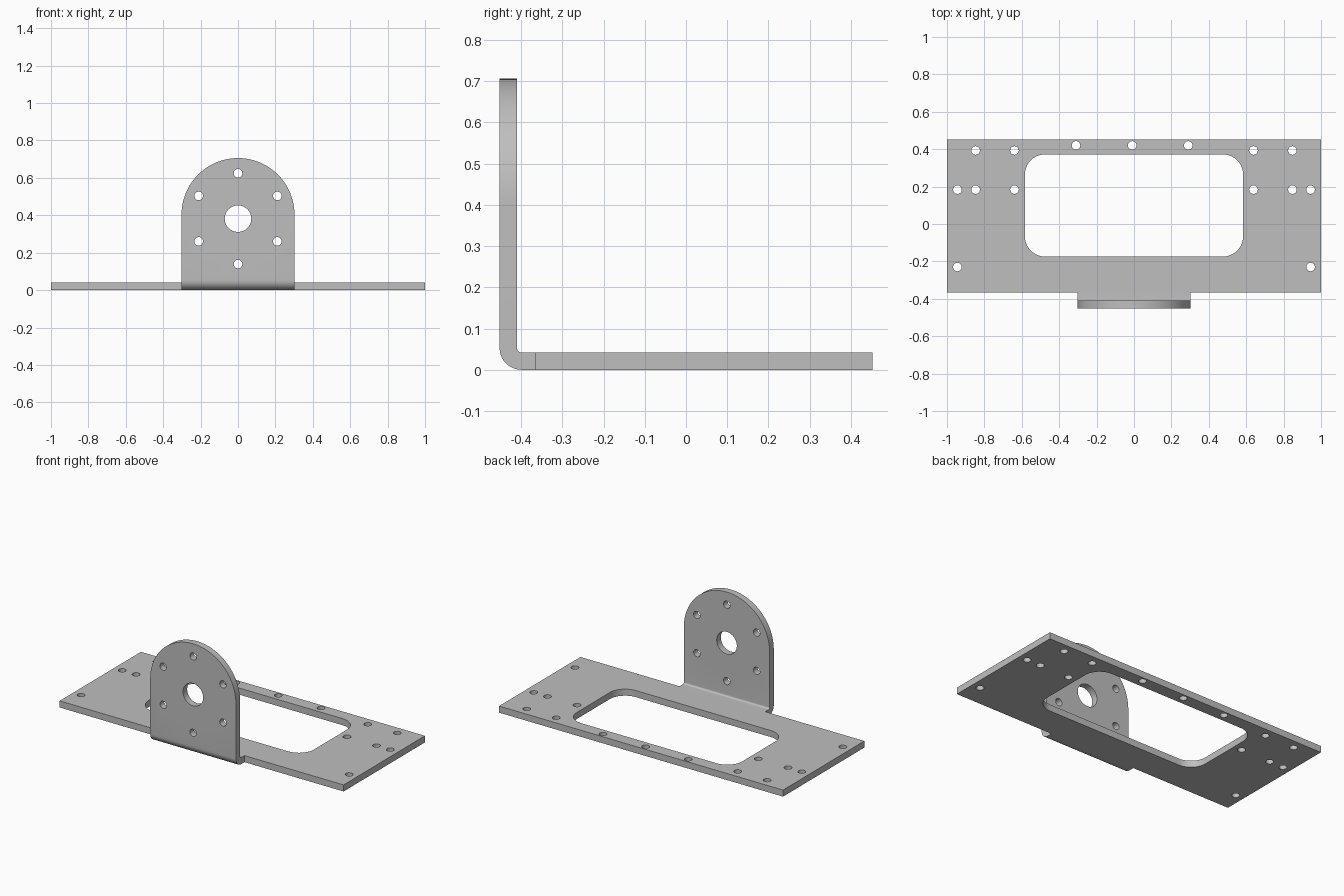
import bpy
import bmesh
from math import sin, cos, pi, radians
from mathutils import Matrix, Vector

if "Cube" in bpy.data.objects:
    bpy.data.objects.remove(bpy.data.objects["Cube"], do_unlink=True)

THICK = 0.042              # sheet thickness
OUTER = 0.053              # outside bend radius
INNER = OUTER - THICK
FRONT, BACK = -0.452, 0.452
BEND_Y = FRONT + OUTER     # where the bend meets the plate
HALF_TAB = 0.302
HOLE = 0.023


def arc(cx, cy, r, start, end, steps):
    return [(cx + r * cos(radians(start + (end - start) * i / steps)),
             cy + r * sin(radians(start + (end - start) * i / steps)))
            for i in range(steps + 1)]


def circle(cx, cy, r, steps=24):
    return arc(cx, cy, r, 0, 360, steps)[:-1]


def rounded_rect(x0, y0, x1, y1, r):
    return (arc(x1 - r, y1 - r, r, 0, 90, 10) + arc(x0 + r, y1 - r, r, 90, 180, 10)
            + arc(x0 + r, y0 + r, r, 180, 270, 10) + arc(x1 - r, y0 + r, r, 270, 360, 10))


def add_sheet(bm, loops, matrix):
    """Add a flat sheet: first loop is the outline, the others are cut-outs."""
    curve = bpy.data.curves.new("sheet_profile", 'CURVE')
    curve.dimensions = '2D'
    curve.fill_mode = 'BOTH'
    curve.extrude = THICK / 2
    for loop in loops:
        spline = curve.splines.new('POLY')
        spline.points.add(len(loop) - 1)
        for point, (x, y) in zip(spline.points, loop):
            point.co = (x, y, 0, 1)
        spline.use_cyclic_u = True
    helper = bpy.data.objects.new("sheet_profile", curve)
    mesh = bpy.data.meshes.new_from_object(helper)
    mesh.transform(matrix)
    bm.from_mesh(mesh)
    bpy.data.objects.remove(helper)
    bpy.data.curves.remove(curve)
    bpy.data.meshes.remove(mesh)


bm = bmesh.new()

# Base plate with a short tab, a rounded window and mounting holes
edge = -0.366
plate = [(-1, BACK), (-1, edge), (-HALF_TAB, edge), (-HALF_TAB, BEND_Y),
         (HALF_TAB, BEND_Y), (HALF_TAB, edge), (1, edge), (1, BACK)]
window = rounded_rect(-0.583, -0.174, 0.583, 0.372, 0.107)
side_holes = [(0.847, 0.393), (0.639, 0.393), (0.944, 0.184),
              (0.847, 0.184), (0.639, 0.184), (0.944, -0.23)]
holes = [circle(s * x, y, HOLE) for x, y in side_holes for s in (-1, 1)]
holes += [circle(x, 0.42, HOLE) for x in (-0.31, -0.01, 0.29)]
add_sheet(bm, [plate, window] + holes, Matrix.Translation((0, 0, THICK / 2)))

# Upright flange with an arched top, a shaft hole and a ring of six holes
arch = [(-HALF_TAB, OUTER), (HALF_TAB, OUTER)] + arc(0, 0.404, HALF_TAB, 0, 180, 48)
hub = 0.382
ring = [circle(0.243 * sin(i * pi / 3), hub + 0.243 * cos(i * pi / 3), HOLE)
        for i in range(6)]
upright = Matrix.Translation((0, FRONT + THICK / 2, 0)) @ Matrix.Rotation(pi / 2, 4, 'X')
add_sheet(bm, [arch, circle(0, hub, 0.071, 40)] + ring, upright)

# Open the two faces that join the bend
seams = [f for f in bm.faces
         if all(abs(v.co.y - BEND_Y) < 1e-4 and v.co.z < OUTER for v in f.verts)
         or all(abs(v.co.z - OUTER) < 1e-4 for v in f.verts)]
bmesh.ops.delete(bm, geom=seams, context='FACES')

# Rounded bend between plate and flange
previous = None
steps = 10
for i in range(steps + 1):
    a = pi / 2 * i / steps
    section = [bm.verts.new((x, BEND_Y - r * sin(a), OUTER - r * cos(a)))
               for x, r in ((-HALF_TAB, OUTER), (HALF_TAB, OUTER),
                            (HALF_TAB, INNER), (-HALF_TAB, INNER))]
    if previous:
        for k in range(4):
            n = (k + 1) % 4
            bm.faces.new((previous[k], previous[n], section[n], section[k]))
    previous = section

bmesh.ops.remove_doubles(bm, verts=bm.verts, dist=0.0005)
bmesh.ops.recalc_face_normals(bm, faces=bm.faces)

mesh = bpy.data.meshes.new("bent_bracket")
bm.to_mesh(mesh)
bm.free()
bracket = bpy.data.objects.new("bent_bracket", mesh)
bpy.context.collection.objects.link(bracket)

# Plain grey metal
grey = bpy.data.materials.new("plain_grey")
grey.use_nodes = True
colour = (0.52, 0.52, 0.52, 1)
grey.diffuse_color = colour
grey.node_tree.nodes["Principled BSDF"].inputs["Base Color"].default_value = colour
mesh.materials.append(grey)
for face in mesh.polygons:
    face.material_index = 0

bpy.ops.object.select_all(action='DESELECT')
bracket.select_set(True)
bpy.context.view_layer.objects.active = bracket
bpy.ops.object.shade_smooth_by_angle(angle=radians(30))
